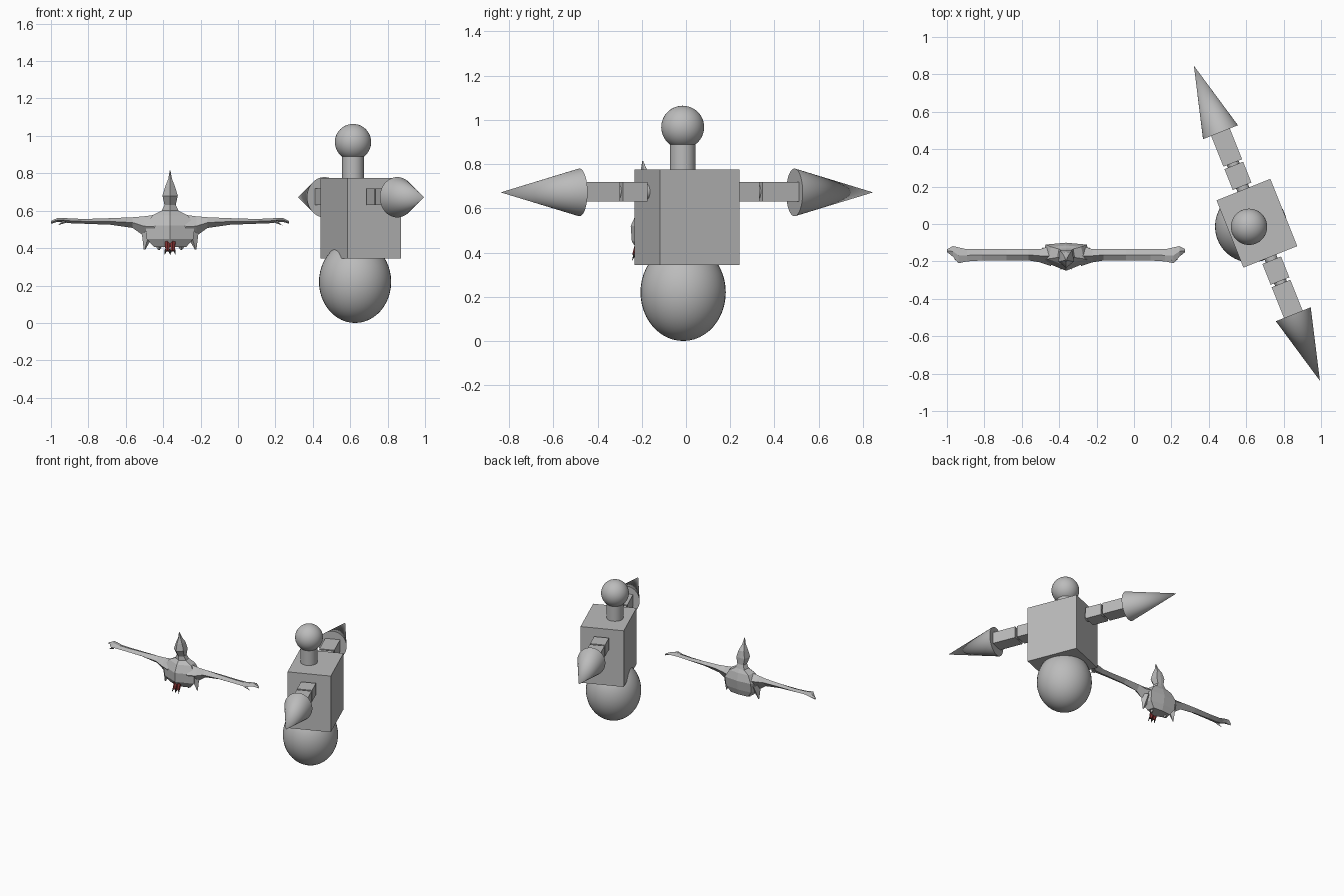
import bpy, bmesh, math
from mathutils import Vector, Matrix

if "Cube" in bpy.data.objects:
    bpy.data.objects.remove(bpy.data.objects["Cube"])


def material(name, col):
    m = bpy.data.materials.new(name)
    m.diffuse_color = (*col, 1)
    m.use_nodes = True
    m.node_tree.nodes["Principled BSDF"].inputs["Base Color"].default_value = m.diffuse_color
    return m


GREY = material("light_grey", (0.5, 0.5, 0.5))
RED = material("dark_red", (0.22, 0.03, 0.03))
BLACK = material("near_black", (0.03, 0.03, 0.03))

ANG = math.radians(21.8)                       # turn of the robot about z
ROBOT = Matrix.Translation((0.657, 0.004, 0)) @ Matrix.Rotation(ANG, 4, 'Z')


def finish(name, bm, mat=GREY, smooth=False):
    bmesh.ops.recalc_face_normals(bm, faces=bm.faces)
    me = bpy.data.meshes.new(name)
    bm.to_mesh(me)
    bm.free()
    me.materials.append(mat)
    for p in me.polygons:
        p.use_smooth = smooth
    ob = bpy.data.objects.new(name, me)
    bpy.context.collection.objects.link(ob)
    return ob


def ellipsoid(name, loc, radii):
    bm = bmesh.new()
    bmesh.ops.create_uvsphere(bm, u_segments=40, v_segments=24, radius=1,
                              matrix=Matrix.Translation(loc) @ Matrix.Diagonal((*radii, 1)))
    return finish(name, bm, smooth=True)


def box(name, loc, size):
    bm = bmesh.new()
    bmesh.ops.create_cube(bm, size=1, matrix=ROBOT @ Matrix.Translation(loc) @ Matrix.Diagonal((*size, 1)))
    return finish(name, bm)


def cone(name, a, b, r1, r2, mat=GREY, segs=32, frame=Matrix(), squash=(1, 1, 1)):
    """Tapered cylinder from point a to point b."""
    a, b = Vector(a), Vector(b)
    d = b - a
    bm = bmesh.new()
    m = (frame @ Matrix.Translation((a + b) / 2) @ Matrix.Diagonal((*squash, 1))
         @ d.to_track_quat('Z', 'Y').to_matrix().to_4x4())
    bmesh.ops.create_cone(bm, cap_ends=True, segments=segs, radius1=r1, radius2=r2,
                          depth=d.length, matrix=m)
    ob = finish(name, bm, mat)
    if segs > 12:
        bpy.context.view_layer.objects.active = ob
        ob.select_set(True)
        bpy.ops.object.shade_smooth_by_angle(angle=math.radians(35))
        ob.select_set(False)
    return ob


def loft(name, rings, mat=GREY):
    bm = bmesh.new()
    vs = [[bm.verts.new(p) for p in r] for r in rings]
    n = len(vs[0])
    for r, s in zip(vs, vs[1:]):
        for i in range(n):
            bm.faces.new((r[i], r[(i + 1) % n], s[(i + 1) % n], s[i]))
    bm.faces.new(vs[0])
    bm.faces.new(vs[-1])
    return finish(name, bm, mat)


# Robot: round base, box torso, neck and head
ellipsoid("round_base", (0.626, -0.013, 0.22), (0.193, 0.193, 0.22))
box("torso", (0, 0, 0.56), (0.31, 0.387, 0.432))
cone("neck", (0.615, -0.015, 0.765), (0.615, -0.015, 0.91), 0.058, 0.058)
ellipsoid("robot_head", (0.615, -0.015, 0.967), (0.097, 0.097, 0.097))

# Robot arms: joint, upper arm, joint, forearm, spike
ZA = 0.675
for side, s in (("front", -1), ("back", 1)):
    cone(side + "_shoulder_joint", (0, s * 0.18, ZA), (0, s * 0.23, ZA), 0.034, 0.034, frame=ROBOT)
    box(side + "_upper_arm", (0, s * 0.273, ZA), (0.107, 0.12, 0.088))
    cone(side + "_elbow_joint", (0, s * 0.32, ZA), (0, s * 0.36, ZA), 0.034, 0.034, frame=ROBOT)
    box(side + "_forearm", (0, s * 0.437, ZA), (0.107, 0.18, 0.088))
    cone(side + "_arm_spike", (0, s * 0.524, ZA - 0.003), (0, s * 0.907, ZA - 0.003), 0.108, 0.0,
         segs=40, frame=ROBOT, squash=(0.93, 1, 1))

# Bird: body, neck and upturned head as one faceted loft
BX = -0.363
# z, half width, front y, back y
SECTIONS = [(0.405, 0.085, -0.215, -0.125), (0.45, 0.125, -0.245, -0.11),
            (0.52, 0.13, -0.250, -0.10), (0.575, 0.095, -0.225, -0.115),
            (0.60, 0.045, -0.205, -0.13), (0.63, 0.030, -0.205, -0.14),
            (0.68, 0.041, -0.235, -0.14), (0.73, 0.026, -0.225, -0.15),
            (0.77, 0.010, -0.205, -0.175), (0.815, 0.002, -0.198, -0.194)]


def section(z, h, f, b):
    q = f + (b - f) * 0.35
    return [(BX, f, z), (BX + h, q, z), (BX + h * 0.85, b - 0.01 * h / 0.13, z), (BX, b, z),
            (BX - h * 0.85, b - 0.01 * h / 0.13, z), (BX - h, q, z)]


loft("bird_body", [section(*s) for s in SECTIONS])

# Bird wings and side tail points
# offset from body axis, leading y, trailing y, low z, high z
WING = [(0.08, -0.225, -0.115, 0.45, 0.578), (0.14, -0.205, -0.135, 0.465, 0.570),
        (0.20, -0.195, -0.135, 0.508, 0.565), (0.32, -0.195, -0.135, 0.525, 0.560),
        (0.45, -0.195, -0.135, 0.530, 0.556), (0.53, -0.200, -0.135, 0.533, 0.558),
        (0.575, -0.210, -0.125, 0.538, 0.562), (0.605, -0.175, -0.118, 0.540, 0.560),
        (0.637, -0.150, -0.135, 0.530, 0.545)]
for side, s in (("left", -1), ("right", 1)):
    loft(side + "_wing", [[(BX + s * o, f, (lo + hi) / 2), (BX + s * o, (f + b) / 2, hi),
                           (BX + s * o, b, (lo + 2 * hi) / 3), (BX + s * o, (f + b) / 2, lo)]
                          for o, f, b, lo, hi in WING])
    cone(side + "_wing_claw", (BX + s * 0.56, -0.195, 0.545), (BX + s * 0.60, -0.19, 0.522),
         0.010, 0.0, segs=4)
    cone(side + "_tail_point", (BX + s * 0.115, -0.165, 0.50), (BX + s * 0.137, -0.17, 0.392),
         0.042, 0.004, segs=4)
    cone(side + "_inner_tail_point", (BX + s * 0.06, -0.165, 0.45), (BX + s * 0.06, -0.17, 0.39),
         0.045, 0.004, segs=4)

# Bird feet: small red legs with dark claws
for side, s in (("left", -1), ("right", 1)):
    x = BX + s * 0.014
    cone(side + "_foot", (x, -0.215, 0.435), (x, -0.232, 0.385), 0.017, 0.012, RED, segs=6)
    for i in (-1, 1):
        cone(side + "_foot_claw", (x + i * 0.008, -0.232, 0.392), (x + i * 0.016, -0.245, 0.362),
             0.007, 0.0, BLACK, segs=5)
